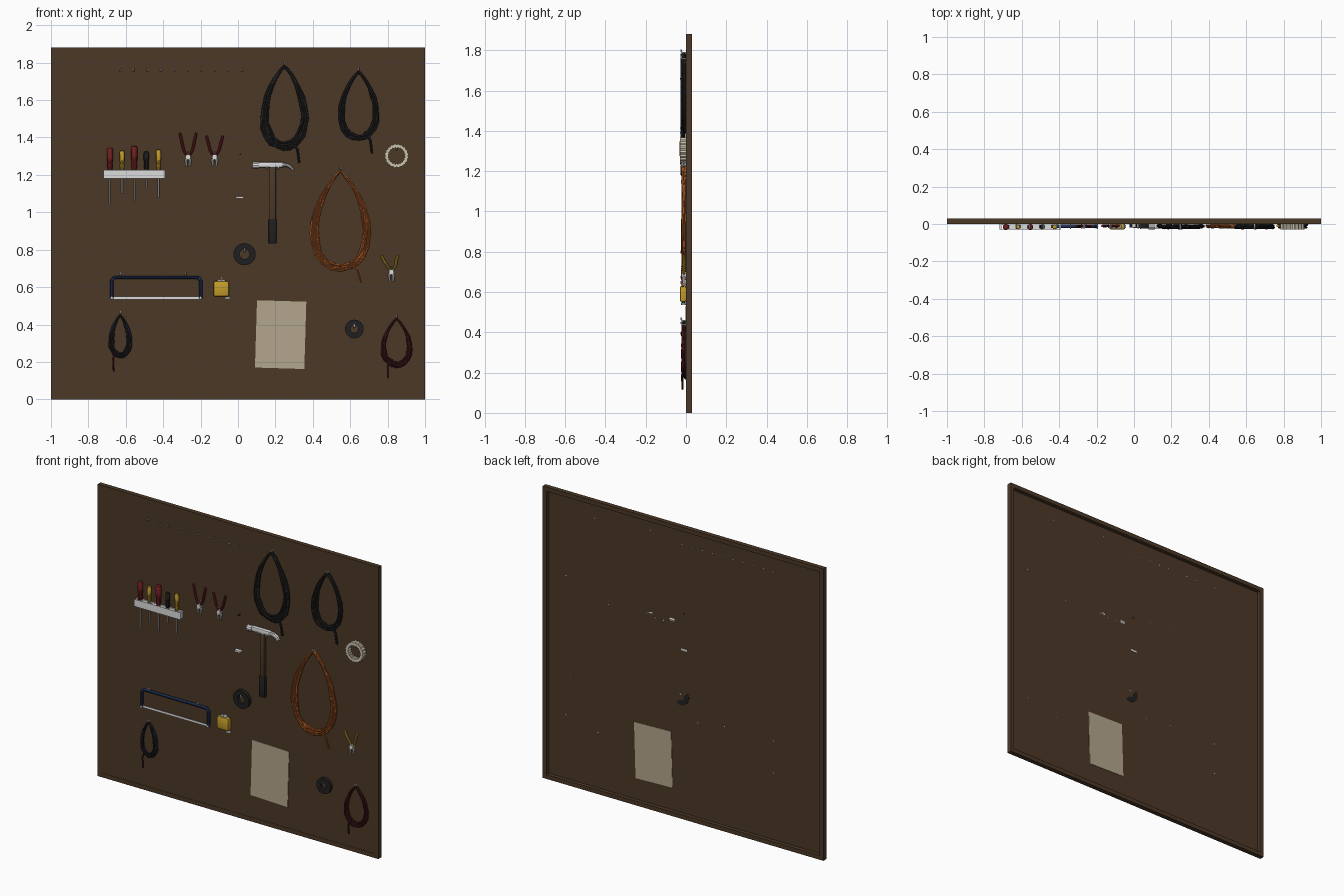
import bpy, bmesh, math, random
from mathutils import Matrix, Vector

random.seed(4)
cube = bpy.data.objects.get("Cube")
if cube:
    bpy.data.objects.remove(cube, do_unlink=True)


def material(name, *rgb):
    m = bpy.data.materials.new(name)
    m.use_nodes = True
    m.diffuse_color = (*rgb, 1)
    m.node_tree.nodes["Principled BSDF"].inputs["Base Color"].default_value = (*rgb, 1)
    return m


BROWN = material("board brown", .072, .040, .020)
BLACK = material("rubber black", .015, .014, .014)
STEEL = material("light steel", .72, .72, .72)
RED = material("grip red", .17, .014, .016)
YELLOW = material("tool yellow", .56, .34, .025)
BLUE = material("saw blue", .014, .033, .10)
ORANGE = material("cable orange", .34, .085, .016)
PAPER = material("paper tan", .45, .38, .265)
CREAM = material("tape cream", .60, .55, .42)
MAROON = material("wire dark red", .06, .009, .011)
parts = []


def finish(name, bm, mat):
    bmesh.ops.recalc_face_normals(bm, faces=bm.faces)
    mesh = bpy.data.meshes.new(name)
    bm.to_mesh(mesh)
    bm.free()
    mesh.materials.append(mat)
    ob = bpy.data.objects.new(name, mesh)
    bpy.context.collection.objects.link(ob)
    parts.append(ob)
    return ob


def box(name, x, y, z, mat, bevel=0, turn=0):
    """Box from (min, max) pairs, optionally turned in the board plane."""
    bm = bmesh.new()
    size = [b - a for a, b in (x, y, z)]
    mid = Vector([(a + b) / 2 for a, b in (x, y, z)])
    bmesh.ops.create_cube(bm, size=1)
    bmesh.ops.scale(bm, vec=size, verts=bm.verts)
    if bevel:
        bmesh.ops.bevel(bm, geom=bm.edges[:], offset=bevel, segments=2,
                        profile=.5, affect='EDGES')
    bmesh.ops.transform(bm, matrix=Matrix.Translation(mid) @ Matrix.Rotation(turn, 4, 'Y'),
                        verts=bm.verts)
    return finish(name, bm, mat)


def tubes(name, paths, radius, mats, closed=False):
    """Round tubes; a path point may carry a fourth value, its radius factor."""
    cu = bpy.data.curves.new(name, 'CURVE')
    cu.dimensions = '3D'
    cu.bevel_depth = radius
    cu.bevel_resolution = 1 if len(paths) > 3 else 3
    cu.use_fill_caps = True
    for m in mats:
        cu.materials.append(m)
    for i, path in enumerate(paths):
        s = cu.splines.new('POLY')
        s.points.add(len(path) - 1)
        s.material_index = i % len(mats)
        for p, co in zip(s.points, path):
            p.co = (*co[:3], 1)
            p.radius = co[3] if len(co) > 3 else 1
    ob = bpy.data.objects.new(name, cu)
    bpy.context.collection.objects.link(ob)
    bpy.ops.object.select_all(action='DESELECT')
    ob.select_set(True)
    bpy.context.view_layer.objects.active = ob
    bpy.ops.object.convert(target='MESH')
    parts.append(bpy.context.view_layer.objects.active)


def ring(name, x, z, outer, inner, y0, y1, mat, jag=0, tilt=0, n=32):
    bm = bmesh.new()
    loops = []
    for r, y in ((outer, y0), (outer, y1), (inner, y1), (inner, y0)):
        loop = []
        for i in range(n):
            a, k = math.tau * i / n, r + jag * (i % 2)
            px, pz = k * math.cos(a), k * math.sin(a)
            loop.append(bm.verts.new((x + px, y + tilt * (px + pz), z + pz)))
        loops.append(loop)
    for j in range(4):
        a, b = loops[j], loops[(j + 1) % 4]
        for i in range(n):
            k = (i + 1) % n
            bm.faces.new((a[i], a[k], b[k], b[i]))
    finish(name, bm, mat)


def hook(name, x, z, size=1):
    """Cup hook that passes through the panel and turns up at its tip."""
    r = .004 * size
    tubes(name, [[(x, .008, z), (x, -.018, z), (x, -.023, z + r), (x, -.023, z + 4 * r)]],
          r, [STEEL])


def coil(name, x, top, bottom, half, tail, mats, strands, radius, spread):
    """Hank of cable: jittered teardrop loops, a wrap at the top and a loose end."""
    paths = []
    for k in range(strands):
        off = spread * (k / (strands - 1) - .5)
        drop = (top - bottom) + off + random.uniform(-.3, .3) * spread
        depth, path = random.uniform(-.02, -.004), []
        for i in range(25):
            t = math.tau * i / 24
            s = math.sin(t / 2)
            wide = (half - spread / 2 + off) / .82
            px = wide * math.sin(t) * max(s, 0) ** .7
            wob = random.uniform(-.2, .2) * spread
            path.append((x + px + wob * s, depth + random.uniform(-.003, .003),
                         top - drop * s * s + wob * s))
        paths.append(path)
    tx, tz = tail
    side = 1 if tx > x else -1
    start = Vector((x + side * half * .3, -.016, bottom + .03))
    end = Vector((tx, -.016, tz))
    bend = start.lerp(end, .5) + Vector((side * .012, -.004, .012))
    paths.append([tuple(start), tuple(bend), tuple(end)])
    tubes(name, paths, radius, mats)
    hook(name + "_hook", x, top + .008)


# Board: thin panel inside a deeper frame
box("panel", (-.98, .98), (.002, .005), (.02, 1.86), BROWN)
W, H = .027, 1.88
for name, x in (("frame_right", (-1, W - 1)), ("frame_left", (1 - W, 1))):
    box(name, x, (0, .03), (0, H), BROWN)
for name, z in (("frame_bottom", (0, W)), ("frame_top", (H - W, H))):
    box(name, (W - 1, 1 - W), (0, .03), z, BROWN)

# Row of empty hooks
for i in range(10):
    hook(f"row_hook_{i}", -.63 + .0725 * i, 1.755, .8)

# Screwdriver rack
box("rack_back", (-.72, -.39), (-.005, .004), (1.18, 1.226), STEEL)
box("rack_lip", (-.72, -.39), (-.03, -.026), (1.18, 1.226), STEEL)
for i in range(6):
    mid = -.714 + i * .0636
    box(f"rack_divider_{i}", (mid - .014 * (0 < i < 5) - .005, mid + .014 * (0 < i < 5) + .005),
        (-.028, -.003), (1.183, 1.223), STEEL)
drivers = ((RED, 1.345, 1.04, .019), (YELLOW, 1.33, 1.1, .013), (RED, 1.355, 1.06, .019),
           (BLACK, 1.325, 1.13, .014), (YELLOW, 1.335, 1.08, .013))
for i, (mat, top, tip, r) in enumerate(drivers):
    x, y, low = -.685 + .065 * i, -.016, 1.228
    profile = ((low, .75), (low + .02, .95), (low + .035, .8), (low + .05, 1),
               (top - .01, 1), (top - .002, .8), (top, .45))
    tubes(f"screwdriver_handle_{i}", [[(x, y, z, k) for z, k in profile]], min(r, .0165), [mat])
    tubes(f"screwdriver_blade_{i}", [[(x, y, low), (x, y, tip)]], .0045, [STEEL])


# Pliers: crossed grips above a short jaw
def pliers(name, x, head, top, lean, mat):
    pivot = head + .058
    for s, side in ((-1, "right"), (1, "left")):
        grip = [(x + s * .008, -.01, pivot, .8), (x + s * .024, -.01, pivot + .03, 1),
                (x + s * .034 + lean, -.01, (pivot + top) / 2 + .015, 1.1),
                (x + s * .044 + lean, -.01, top, .9)]
        tubes(f"{name}_{side}_grip", [grip], .0075, [mat])
        jaw = [(x - s * .008, -.01, pivot + .004), (x + s * .012, -.01, pivot - .025),
               (x + s * .008, -.01, head, .6)]
        tubes(f"{name}_{side}_jaw", [jaw], .008, [STEEL])
    tubes(name + "_pivot", [[(x, -.022, pivot - .008), (x, .003, pivot - .008)]], .014, [STEEL])
    hook(name + "_hook", x, pivot + .02, .7)


pliers("large_pliers", -.267, 1.245, 1.425, 0, RED)
pliers("small_pliers", -.125, 1.245, 1.41, 0, RED)
pliers("cutters", .82, .63, .77, -.008, YELLOW)

# Hammer
box("hammer_handle", (.168, .202), (-.022, .002), (.95, 1.25), BROWN, .005)
box("hammer_grip", (.164, .206), (-.025, .003), (.832, .967), BLACK, .007)
box("hammer_head", (.11, .245), (-.024, .003), (1.24, 1.268), STEEL, .005)
tubes("hammer_face", [[(.078, -.011, 1.251), (.112, -.011, 1.251)]], .019, [STEEL])
for s in (-1, 1):
    y = -.011 + s * .007
    tubes(f"hammer_claw_{'front' if s < 0 else 'back'}",
          [[(.235, y, 1.254, 1.3), (.262, y, 1.252, 1.1), (.282, y, 1.242), (.297, y, 1.224, .6)]],
          .009, [STEEL])
for x in (.155, .215):
    hook("hammer_hook", x, 1.232)

# Hacksaw
tubes("saw_frame", [[(-.675, -.012, .54), (-.675, -.012, .635), (-.66, -.012, .652),
                     (-.215, -.012, .652), (-.2, -.012, .635), (-.2, -.012, .54)]],
      .0095, [BLUE])
box("saw_blade", (-.685, -.195), (-.014, -.01), (.535, .55), STEEL)
for x in (-.675, -.2):
    tubes("saw_pin", [[(x, -.024, .542), (x, 0, .542)]], .007, [STEEL])
for x in (-.63, -.28):
    hook("saw_hook", x, .664)

# Tape measure
box("tape_measure", (-.132, -.048), (-.03, .002), (.55, .632), YELLOW, .01)
box("tape_measure_clip", (-.11, -.068), (-.022, -.004), (.63, .642), STEEL, .003)
box("tape_measure_tip", (-.07, -.042), (-.022, -.006), (.536, .546), STEEL)
hook("tape_measure_hook", -.09, .638)

# Tape rolls
ring("black_tape_large", .035, .776, .059, .026, -.02, .004, BLACK, tilt=-.05)
ring("black_tape_small", .622, .376, .05, .02, -.02, .003, BLACK)
ring("cream_tape", .848, 1.302, .06, .041, -.03, .004, CREAM, jag=.005, n=40)
for x, z in ((.035, .79), (.622, .385), (.848, 1.335)):
    hook("roll_hook", x, z)

# Loose small parts
box("magnet", (-.012, .029), (-.02, .007), (1.073, 1.085), STEEL)
tubes("nail", [[(.012, .008, 1.31), (.012, -.015, 1.31)]], .004, [BLACK])

# Paper sheet
box("paper_sheet", (.096, .36), (-.002, .0075), (.166, .526), PAPER, turn=.03)

# Hanging cables
coil("black_cable_large", .248, 1.78, 1.35, .123, (.328, 1.265), [BLACK], 7, .007, .03)
coil("black_cable_small", .645, 1.75, 1.4, .103, (.717, 1.315), [BLACK], 5, .007, .022)
coil("orange_cable", .548, 1.22, .7, .16, (.658, .625), [ORANGE], 10, .0055, .034)
coil("mixed_wires", -.63, .45, .232, .059, (-.665, .15), [BLACK, BLUE, BLACK, MAROON], 7, .0045, .02)
coil("red_wire", .848, .43, .185, .079, (.8, .115), [MAROON], 5, .005, .018)

# Smooth round surfaces, keep edges sharp
bpy.ops.object.select_all(action='DESELECT')
for ob in parts:
    ob.select_set(True)
bpy.context.view_layer.objects.active = parts[0]
bpy.ops.object.shade_smooth_by_angle(angle=math.radians(35))
